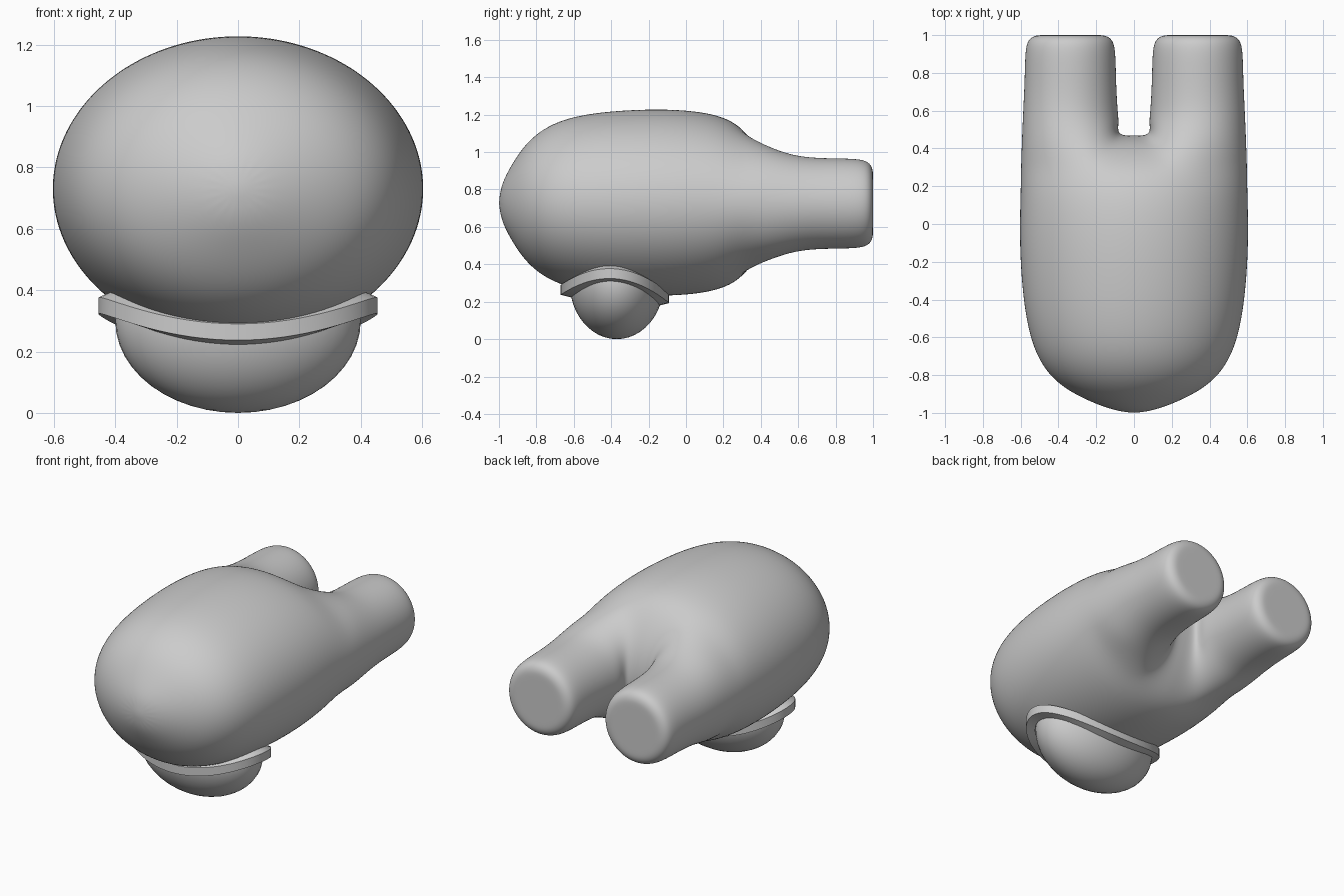
import bpy, bmesh
from math import sin, cos, radians, pi

if "Cube" in bpy.data.objects:
    bpy.data.objects.remove(bpy.data.objects["Cube"], do_unlink=True)


def finish(bm, name):
    bmesh.ops.recalc_face_normals(bm, faces=bm.faces[:])
    mesh = bpy.data.meshes.new(name)
    bm.to_mesh(mesh)
    bm.free()
    obj = bpy.data.objects.new(name, mesh)
    bpy.context.collection.objects.link(obj)
    return obj


def smooth(obj, angle):
    bpy.ops.object.select_all(action='DESELECT')
    obj.select_set(True)
    bpy.context.view_layer.objects.active = obj
    bpy.ops.object.shade_smooth_by_angle(angle=radians(angle))


def bridge(bm, a, b, closed=False):
    n = len(a)
    for i in range(n if closed else n - 1):
        j = (i + 1) % n
        bm.faces.new((a[i], a[j], b[j], b[i]))


# Body and legs: left half of the cage, mirrored and subdivided
MID = 0.73
bm = bmesh.new()


def body_ring(y, w, h):
    grow = 1.02
    ring = []
    for i in range(10):
        a = radians(90 - 20 * i)
        x = 0 if i in (0, 9) else w * grow * cos(a)
        ring.append(bm.verts.new((x, y, MID + h * grow * sin(a))))
    return ring


def leg_ring(y, rx, rz, skew=0):
    grow = 1.045
    ring = []
    for i in range(12):
        a = radians(105 - 30 * i)
        ring.append(bm.verts.new((0.337 + rx * grow * cos(a), y - skew * cos(a),
                                  0.725 + rz * grow * sin(a))))
    return ring


# Trunk stations: y, half width, half height
stations = [(-0.985, 0.11, 0.1), (-0.94, 0.235, 0.19), (-0.87, 0.37, 0.3),
            (-0.78, 0.467, 0.385), (-0.65, 0.537, 0.45), (-0.45, 0.581, 0.486),
            (-0.2, 0.602, 0.5), (0, 0.605, 0.495), (0.17, 0.6, 0.47), (0.3, 0.598, 0.41)]
rings = [body_ring(*s) for s in stations]
for a, b in zip(rings, rings[1:]):
    bridge(bm, a, b)
nose = bm.verts.new((0, -1.003, MID))
for a, b in zip(rings[0], rings[0][1:]):
    bm.faces.new((nose, a, b))

# Web between the legs
split = rings[-1]
heights = [(0.42, 0.24), (0.47, 0.08), (0.47, -0.08), (0.42, -0.24)]
centre = [bm.verts.new((0, y, MID + z)) for y, z in heights]
inner = [bm.verts.new((0.09 + 0.12 * (abs(z) - 0.08), y, MID + z)) for y, z in heights]
bridge(bm, [split[0]] + centre + [split[9]], [split[1]] + inner + [split[8]])

# Leg with a flat end
legs = [split[1:9] + inner[::-1], leg_ring(0.47, 0.258, 0.29, 0.07)]
for y, rx, rz in [(0.6, 0.25, 0.25), (0.75, 0.242, 0.241), (0.9, 0.24, 0.241),
                  (0.975, 0.228, 0.228), (1.0, 0.185, 0.185), (1.0, 0.14, 0.14)]:
    legs.append(leg_ring(y, rx, rz))
for a, b in zip(legs, legs[1:]):
    bridge(bm, a, b, True)
bm.faces.new(legs[-1])

body = finish(bm, "body_with_legs")
mirror = body.modifiers.new("Mirror", 'MIRROR')
mirror.use_clip = True
sub = body.modifiers.new("Subdivision", 'SUBSURF')
sub.levels = sub.render_levels = 3
for p in body.data.polygons:
    p.use_smooth = True

# Rounded dome under the front
bm = bmesh.new()
bmesh.ops.create_uvsphere(bm, u_segments=48, v_segments=24, radius=1)
for v in bm.verts:
    v.co = (v.co.x * 0.4, v.co.y * 0.252 - 0.37, v.co.z * 0.3 + 0.3)
dome = finish(bm, "belly_dome")
smooth(dome, 60)

# Saddle-shaped collar that follows the body around the dome
profile = [(0, -0.022), (0, 0.031), (-0.055, 0.055), (-0.055, -0.036)]
bm = bmesh.new()
loops = []
SEG = 72
for k in range(SEG):
    t = 2 * pi * k / SEG
    z = 0.345 * cos(t) ** 2 + 0.237 * sin(t) ** 2 - 0.022 * sin(t)
    loops.append([bm.verts.new(((0.455 + d) * cos(t), (0.29 + d) * sin(t) - 0.38, z + dz))
                  for d, dz in profile])
for k in range(SEG):
    bridge(bm, loops[k], loops[(k + 1) % SEG], True)
collar = finish(bm, "dome_collar")
smooth(collar, 30)
